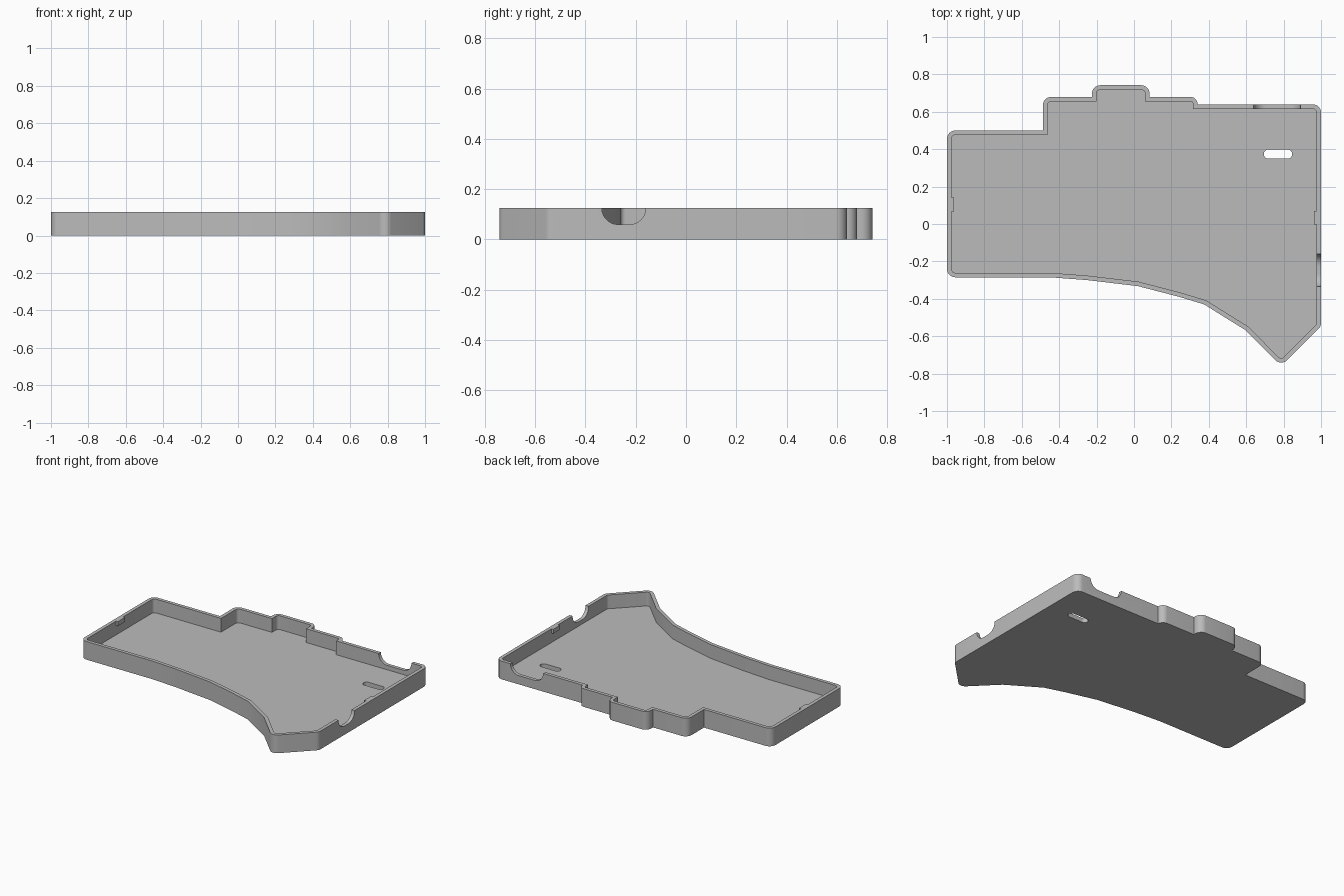
import bpy, bmesh, math
from mathutils import Vector

if "Cube" in bpy.data.objects:
    bpy.data.objects.remove(bpy.data.objects["Cube"])

HEIGHT, FLOOR, WALL = 0.125, 0.03, 0.024

grey = bpy.data.materials.new("grey plastic")
grey.diffuse_color = (0.5, 0.5, 0.5, 1)
grey.use_nodes = True
grey.node_tree.nodes["Principled BSDF"].inputs["Base Color"].default_value = grey.diffuse_color


def rounded(corners, steps=8):
    """Corners (x, y, radius), counter-clockwise, to a filleted outline."""
    out = []
    n = len(corners)
    for i, (x, y, r) in enumerate(corners):
        p = Vector((x, y))
        if r <= 0:
            out.append(p)
            continue
        a = (Vector(corners[i - 1][:2]) - p).normalized()
        b = (Vector(corners[(i + 1) % n][:2]) - p).normalized()
        half = a.angle(b) / 2
        centre = p + (a + b).normalized() * (r / math.sin(half))
        start = p + a * (r / math.tan(half)) - centre
        end = p + b * (r / math.tan(half)) - centre
        a0 = math.atan2(start.y, start.x)
        sweep = math.atan2(end.y, end.x) - a0
        sweep = (sweep + math.pi) % (2 * math.pi) - math.pi
        for k in range(steps + 1):
            t = a0 + sweep * k / steps
            out.append(centre + Vector((math.cos(t), math.sin(t))) * r)
    return out


def inset(corners, d):
    """Mitred inward offset of the corner list."""
    out = []
    n = len(corners)
    for i, (x, y, r) in enumerate(corners):
        p = Vector((x, y))
        u = (p - Vector(corners[i - 1][:2])).normalized()
        v = (Vector(corners[(i + 1) % n][:2]) - p).normalized()
        n1, n2 = Vector((-u.y, u.x)), Vector((-v.y, v.x))
        q = p + (n1 + n2) * (d / (1 + n1.dot(n2)))
        out.append((q.x, q.y, max(r - d, 0)))
    return out


def prism(name, pts, lo, hi, place=lambda a, b, h: (a, b, h)):
    bm = bmesh.new()
    face = bm.faces.new([bm.verts.new(place(p[0], p[1], lo)) for p in pts])
    ext = bmesh.ops.extrude_face_region(bm, geom=[face])
    move = Vector(place(0, 0, hi)) - Vector(place(0, 0, lo))
    bmesh.ops.translate(bm, vec=move, verts=[g for g in ext["geom"] if isinstance(g, bmesh.types.BMVert)])
    bmesh.ops.recalc_face_normals(bm, faces=bm.faces)
    mesh = bpy.data.meshes.new(name)
    bm.to_mesh(mesh)
    bm.free()
    mesh.materials.append(grey)
    obj = bpy.data.objects.new(name, mesh)
    bpy.context.collection.objects.link(obj)
    return obj


def activate(obj):
    bpy.ops.object.select_all(action='DESELECT')
    obj.select_set(True)
    bpy.context.view_layer.objects.active = obj


def cut(obj, cutter):
    mod = obj.modifiers.new("cut", 'BOOLEAN')
    mod.operation, mod.solver, mod.object = 'DIFFERENCE', 'EXACT', cutter
    activate(obj)
    bpy.ops.object.modifier_apply(modifier=mod.name)
    bpy.data.objects.remove(cutter)


# Tray outline: curved front edge, pointed front corner, stepped back edge
R = 0.045
outline = [
    (-1, -0.285, R), (-0.45, -0.285, 0), (-0.25, -0.30, 0), (0.02, -0.332, 0),
    (0.24, -0.389, 0), (0.375, -0.43, 0), (0.595, -0.567, 0), (0.787, -0.76, R),
    (1, -0.547, R), (1, 0.64, R),
    (0.34, 0.64, 0), (0.34, 0.68, 0.039), (0.083, 0.68, 0), (0.083, 0.742, R),
    (-0.225, 0.742, R), (-0.225, 0.68, 0), (-0.487, 0.68, R), (-0.487, 0.5, 0),
    (-1, 0.5, R)]
tray = prism("tray", rounded(outline), 0, HEIGHT)

# Hollow interior
cut(tray, prism("interior_cutter", rounded(inset(outline, WALL)), FLOOR, 0.3))

# Slot through the floor
slot = [(0.694, 0.35, 0.0239), (0.846, 0.35, 0.0239), (0.846, 0.398, 0.0239), (0.694, 0.398, 0.0239)]
cut(tray, prism("slot_cutter", rounded(slot), -0.1, 0.1))


# Round-bottomed cable notches in the right and back walls
def notch(lo, hi):
    return rounded([(lo, 0.06, 0.065), (hi, 0.06, 0.065), (hi, 0.2, 0), (lo, 0.2, 0)], 12)


cut(tray, prism("right_notch_cutter", notch(-0.335, -0.16), 0.95, 1.1, lambda a, b, h: (h, a, b)))
cut(tray, prism("back_notch_cutter", notch(0.64, 0.89), 0.6, 0.75, lambda a, b, h: (a, h, b)))

activate(tray)
bpy.ops.object.shade_smooth_by_angle(angle=math.radians(30))

# Small catches at the top of the side walls
for name, side, y0, y1 in (("left_catch", -1, 0.068, 0.142), ("right_catch", 1, -0.002, 0.07)):
    xa, xb = sorted((side * 0.962, side * (1 - WALL)))
    prism(name, [(xa, y0), (xb, y0), (xb, y1), (xa, y1)], 0.095, HEIGHT)
